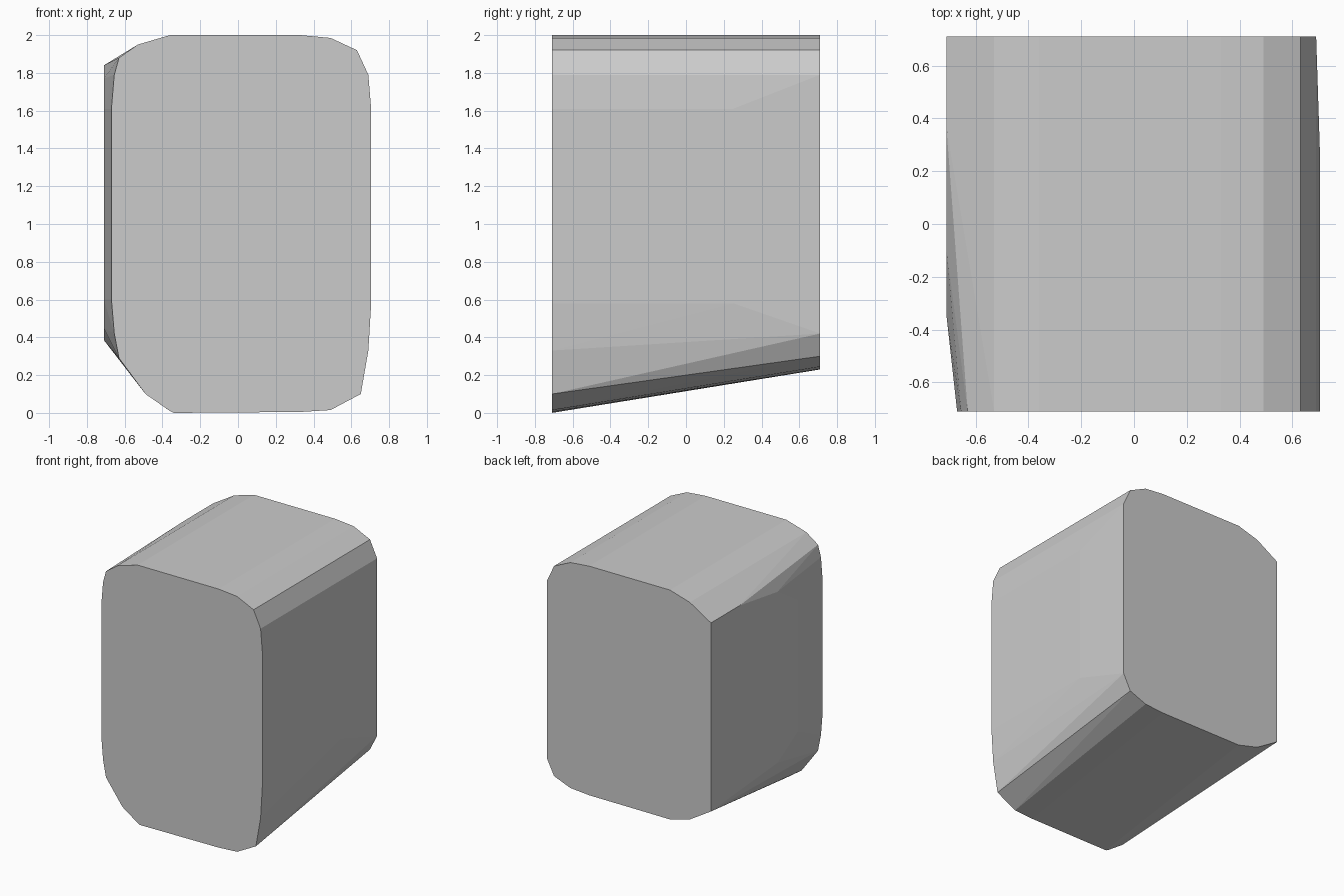
import bpy, bmesh

if "Cube" in bpy.data.objects:
    bpy.data.objects.remove(bpy.data.objects["Cube"])

# Front and back outlines as (x, z), plus the widest points along the sides
front = [(-0.53, 1.95), (-0.36, 2), (0.33, 2), (0.49, 1.985), (0.63, 1.92),
         (0.69, 1.79), (0.705, 1.61), (0.705, 0.58), (0.69, 0.33), (0.65, 0.10),
         (0.49, 0.015), (0.33, 0.005), (-0.34, 0), (-0.36, 0.01), (-0.49, 0.10),
         (-0.63, 0.29), (-0.655, 0.42), (-0.67, 0.60), (-0.67, 1.61),
         (-0.655, 1.79), (-0.63, 1.88)]
back = [(-0.53, 1.95), (-0.36, 2), (0.33, 2), (0.49, 1.985), (0.63, 1.92),
        (0.69, 1.79), (0.69, 0.42), (0.63, 0.30), (0.49, 0.245), (0.33, 0.232),
        (-0.36, 0.23), (-0.53, 0.275), (-0.71, 0.385), (-0.71, 1.84)]
side_bulges = [(0.705, 0.25, 1.61), (0.705, 0.25, 0.58),
               (-0.71, 0.36, 1.84), (-0.71, -0.10, 1.77), (-0.71, -0.35, 1.61),
               (-0.71, -0.10, 0.45), (-0.71, -0.35, 0.60)]

# Rounded block: convex skin around the outlines
D = 0.71
bm = bmesh.new()
points = [(x, -D, z) for x, z in front] + [(x, D, z) for x, z in back] + side_bulges
for p in points:
    bm.verts.new(p)
hull = bmesh.ops.convex_hull(bm, input=bm.verts[:])
loose = {g for g in hull["geom_interior"] if isinstance(g, bmesh.types.BMVert)}
bmesh.ops.delete(bm, geom=list(loose), context='VERTS')
bmesh.ops.dissolve_limit(bm, angle_limit=0.01, verts=bm.verts[:], edges=bm.edges[:])
bmesh.ops.recalc_face_normals(bm, faces=bm.faces[:])

mesh = bpy.data.meshes.new("rounded_block")
bm.to_mesh(mesh)
bm.free()
block = bpy.data.objects.new("rounded_block", mesh)
bpy.context.collection.objects.link(block)

# Plain grey
grey = bpy.data.materials.new("light_grey")
grey.diffuse_color = (0.6, 0.6, 0.6, 1)
grey.use_nodes = True
grey.node_tree.nodes["Principled BSDF"].inputs["Base Color"].default_value = grey.diffuse_color
mesh.materials.append(grey)
